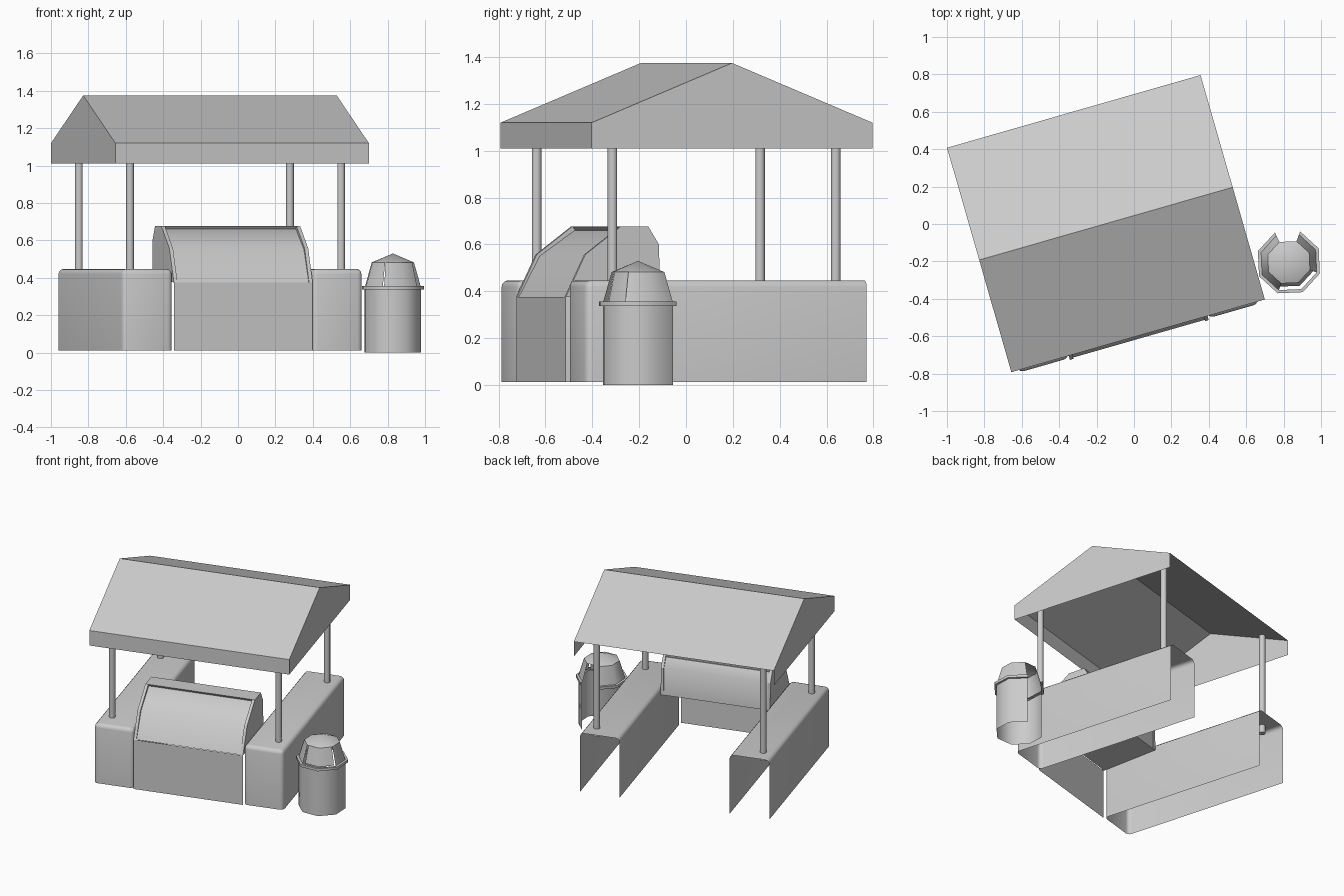
import bpy, bmesh, math
from mathutils import Matrix

if "Cube" in bpy.data.objects:
    bpy.data.objects.remove(bpy.data.objects["Cube"])

# The stall is turned about 16 degrees; its parts are built in local axes
STALL = Matrix.Translation((-0.15, 0.002, 0)) @ Matrix.Rotation(math.radians(16), 4, 'Z')


def finish(name, bm, matrix=None, smooth=None):
    if matrix is not None:
        bm.transform(matrix)
    me = bpy.data.meshes.new(name)
    bm.to_mesh(me)
    bm.free()
    ob = bpy.data.objects.new(name, me)
    bpy.context.collection.objects.link(ob)
    if smooth:
        bpy.ops.object.select_all(action='DESELECT')
        bpy.context.view_layer.objects.active = ob
        ob.select_set(True)
        bpy.ops.object.shade_smooth_by_angle(angle=math.radians(smooth))
    return ob


def prism(name, profile, u0, u1, skip=(), caps=True, smooth=None):
    """Extrude a (y, z) outline along local x; skip leaves out side faces."""
    bm = bmesh.new()
    a = [bm.verts.new((u0, y, z)) for y, z in profile]
    b = [bm.verts.new((u1, y, z)) for y, z in profile]
    n = len(profile)
    for i in range(n):
        if i not in skip:
            j = (i + 1) % n
            bm.faces.new((a[i], a[j], b[j], b[i]))
    if caps:
        bm.faces.new(a[::-1])
        bm.faces.new(b)
    bmesh.ops.recalc_face_normals(bm, faces=bm.faces)
    return finish(name, bm, STALL, smooth)


def counter(name, x0, x1, y0, y1, z0, z1):
    """Rounded counter shell, open underneath and at the back."""
    bm = bmesh.new()
    bmesh.ops.create_cube(bm, size=1)
    for v in bm.verts:
        v.co.x = x1 if v.co.x > 0 else x0
        v.co.y = y1 if v.co.y > 0 else y0
        v.co.z = z1 if v.co.z > 0 else z0
    bm.normal_update()
    gone = [f for f in bm.faces if f.normal.z < -0.5 or f.normal.y > 0.5]
    bmesh.ops.delete(bm, geom=gone, context='FACES')
    edges = [e for e in bm.edges if not e.is_boundary]
    bmesh.ops.bevel(bm, geom=edges, offset=0.028, segments=3, profile=0.5, affect='EDGES')
    finish(name, bm, STALL, 40)


def octagon_shell(name, rings, sectors, tip=None, smooth=50):
    """Eight-sided shell through (radius, z) rings, only on the given sectors."""
    bm = bmesh.new()
    grid = []
    for r, z in rings:
        grid.append([bm.verts.new((0.828 + r * math.cos(math.radians(25 + 45 * k)),
                                   -0.205 + r * math.sin(math.radians(25 + 45 * k)), z))
                     for k in range(8)])
    for lo, hi in zip(grid, grid[1:]):
        for k in sectors:
            j = (k + 1) % 8
            bm.faces.new((lo[k], lo[j], hi[j], hi[k]))
    if tip:
        top = bm.verts.new((0.828, -0.205, tip))
        for k in range(8):
            bm.faces.new((grid[-1][k], grid[-1][(k + 1) % 8], top))
    loose = [v for v in bm.verts if not v.link_faces]
    bmesh.ops.delete(bm, geom=loose, context='VERTS')
    finish(name, bm, None, smooth)


# Gabled roof, open underneath and without a rear fascia
prism("roof", [(-0.624, 1.01), (-0.624, 1.12), (0, 1.375), (0.624, 1.12), (0.624, 1.01)],
      -0.705, 0.705, skip=(3, 4))

# Side counters and posts
for side, s in (("left", -1), ("right", 1)):
    x0, x1 = sorted((s * 0.388, s * 0.668))
    counter(side + "_counter", x0, x1, -0.637, 0.608, 0.012, 0.447)
    for end, y in (("front", -0.497), ("back", 0.495)):
        bm = bmesh.new()
        bmesh.ops.create_cone(bm, cap_ends=True, segments=12, radius1=0.021, radius2=0.021,
                              depth=0.75, matrix=Matrix.Translation((s * 0.587, y, 0.765)))
        finish(end + "_" + side + "_post", bm, STALL, 40)

# Front panel between the counters
prism("front_panel", [(-0.645, 0.012), (-0.645, 0.375)], -0.386, 0.386, skip=(1,), caps=False)

# Hood: inset curved body, raised end rims and top slab
prism("hood_body", [(-0.64, 0.375), (-0.547, 0.55), (-0.392, 0.66), (-0.28, 0.66),
                    (-0.24, 0.6), (-0.232, 0.4), (-0.64, 0.4)][:6],
      -0.37, 0.37, smooth=42)
rim = [(-0.647, 0.375), (-0.56, 0.557), (-0.402, 0.677), (-0.28, 0.677),
       (-0.233, 0.6), (-0.228, 0.4)]
for side, s in (("left", -1), ("right", 1)):
    x0, x1 = sorted((s * 0.366, s * 0.386))
    prism(side + "_hood_rim", rim, x0, x1)
prism("hood_top", [(-0.402, 0.677), (-0.385, 0.655), (-0.285, 0.655), (-0.28, 0.677)], -0.37, 0.37)

# Waste bin: body, rim and domed lid, with the rear facet left open
ring = [k for k in range(8) if k != 1]
octagon_shell("bin_body", [(0.16, 0.0), (0.16, 0.34)], ring)
octagon_shell("bin_rim", [(0.158, 0.337), (0.176, 0.337), (0.176, 0.356), (0.158, 0.356)], ring)
octagon_shell("bin_lid", [(0.158, 0.355), (0.12, 0.482)], [0, 2, 3, 4, 7], tip=0.53)
octagon_shell("bin_flap", [(0.138, 0.352), (0.11, 0.484)], [5, 6])
